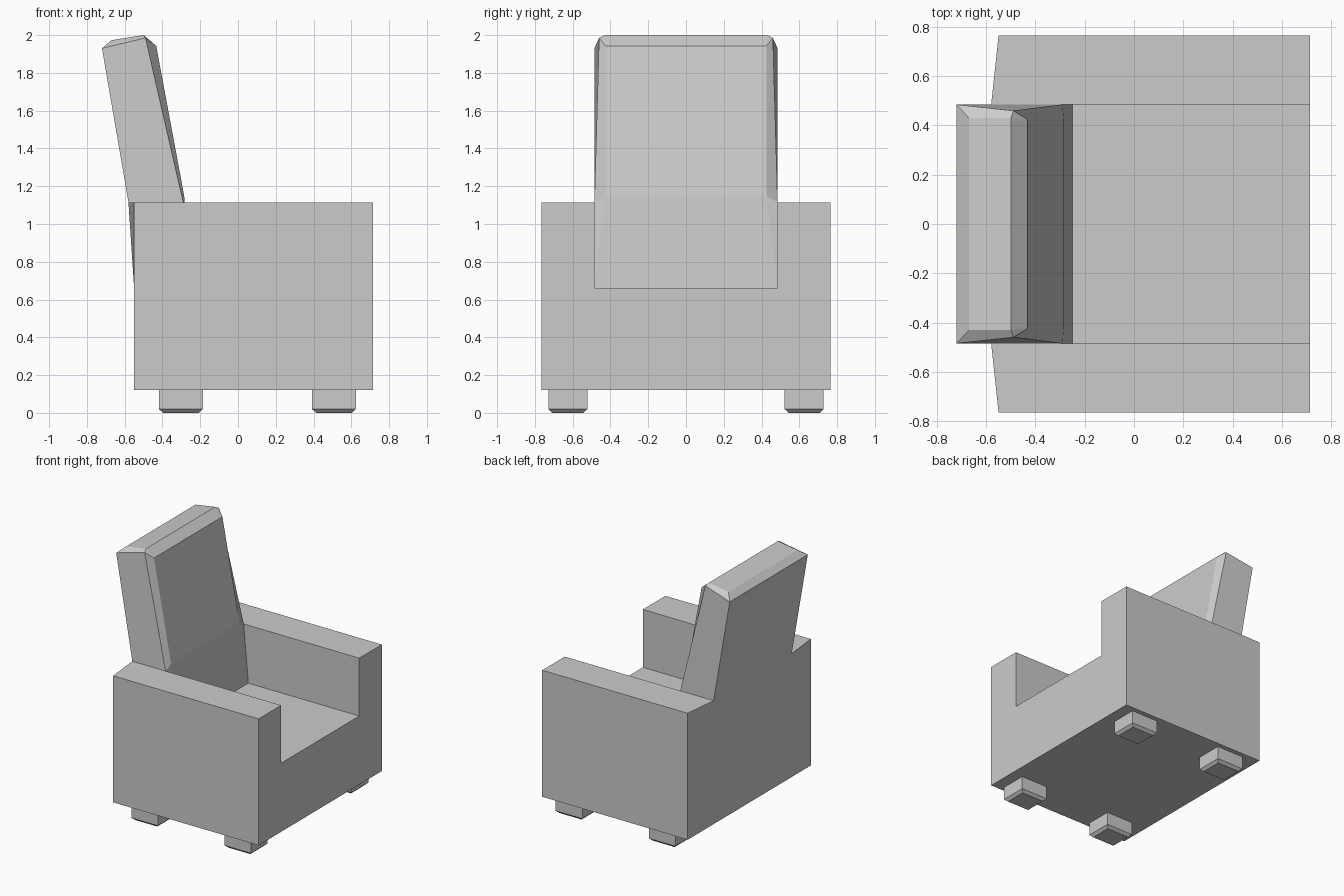
import bpy, bmesh

if "Cube" in bpy.data.objects:
    bpy.data.objects.remove(bpy.data.objects["Cube"])


def finish(name, bm):
    bmesh.ops.recalc_face_normals(bm, faces=bm.faces)
    mesh = bpy.data.meshes.new(name)
    bm.to_mesh(mesh)
    bm.free()
    obj = bpy.data.objects.new(name, mesh)
    bpy.context.collection.objects.link(obj)
    return obj


# Dimensions
BACK, FRONT = -0.55, 0.715
BOTTOM, SEAT, ARM = 0.12, 0.66, 1.115
INNER, OUTER = 0.485, 0.765

# Body: U-shaped cross-section extruded from back to front
bm = bmesh.new()
ys, zs = (-OUTER, -INNER, INNER, OUTER), (BOTTOM, SEAT, ARM)
grid = [[bm.verts.new((BACK, y, z)) for z in zs] for y in ys]
for i, j in ((0, 0), (1, 0), (2, 0), (0, 1), (2, 1)):
    bm.faces.new((grid[i][j], grid[i + 1][j], grid[i + 1][j + 1], grid[i][j + 1]))
faces = bm.faces[:]
new = bmesh.ops.extrude_face_region(bm, geom=faces, use_keep_orig=True)["geom"]
for v in new:
    if isinstance(v, bmesh.types.BMVert):
        v.co.x = FRONT
# arm tops lean out to meet the backrest
for column in (grid[1], grid[2]):
    column[2].co.x = -0.58
finish("seat_and_arms", bm)

# Backrest: leaning slab with chamfered top and front edges
half = {
    "rear_low": (BACK, INNER, SEAT),
    "rear_mid": (-0.58, INNER, ARM),
    "rear_top": (-0.72, INNER, 1.93),
    "top_rear": (-0.67, 0.43, 1.973),
    "top_front": (-0.50, 0.43, 2.0),
    "corner": (-0.49, 0.46, 1.985),
    "front_top": (-0.433, 0.425, 1.943),
    "front_mid": (-0.285, 0.425, 1.15),
    "side_mid": (-0.29, INNER, ARM),
    "front_low": (-0.25, INNER, SEAT),
}
bm = bmesh.new()
sides = [{k: bm.verts.new((x, s * y, z)) for k, (x, y, z) in half.items()}
         for s in (-1, 1)]
# end faces, the same on both sides
for d in sides:
    for loop in ("rear_mid rear_top corner side_mid",
                 "rear_top top_rear top_front corner",
                 "corner front_top front_mid side_mid",
                 "top_front front_top corner",
                 "side_mid front_mid front_low"):
        bm.faces.new([d[k] for k in loop.split()])
# strips joining the two ends
chain = ("rear_low rear_mid rear_top top_rear top_front "
         "front_top front_mid front_low").split()
for a, b in zip(chain, chain[1:]):
    bm.faces.new((sides[0][a], sides[0][b], sides[1][b], sides[1][a]))
finish("backrest", bm)

# Feet: short blocks with a chamfered underside
for fx, end in ((-0.302, "back"), (0.508, "front")):
    for fy, side in ((-0.625, "near"), (0.625, "far")):
        bm = bmesh.new()
        bmesh.ops.create_cube(bm, size=1)
        for v in bm.verts:
            v.co.x = fx + v.co.x * 0.232
            v.co.y = fy + v.co.y * 0.206
            v.co.z = BOTTOM if v.co.z > 0 else 0.02
        base = [f for f in bm.faces if all(v.co.z < 0.05 for v in f.verts)]
        low = bmesh.ops.extrude_face_region(bm, geom=base)["geom"]
        for v in low:
            if isinstance(v, bmesh.types.BMVert):
                v.co.x = fx + (v.co.x - fx) * 0.82
                v.co.y = fy + (v.co.y - fy) * 0.8
                v.co.z = 0
        bmesh.ops.delete(bm, geom=[f for f in base if f.is_valid], context="FACES_ONLY")
        finish(f"foot_{end}_{side}", bm)
